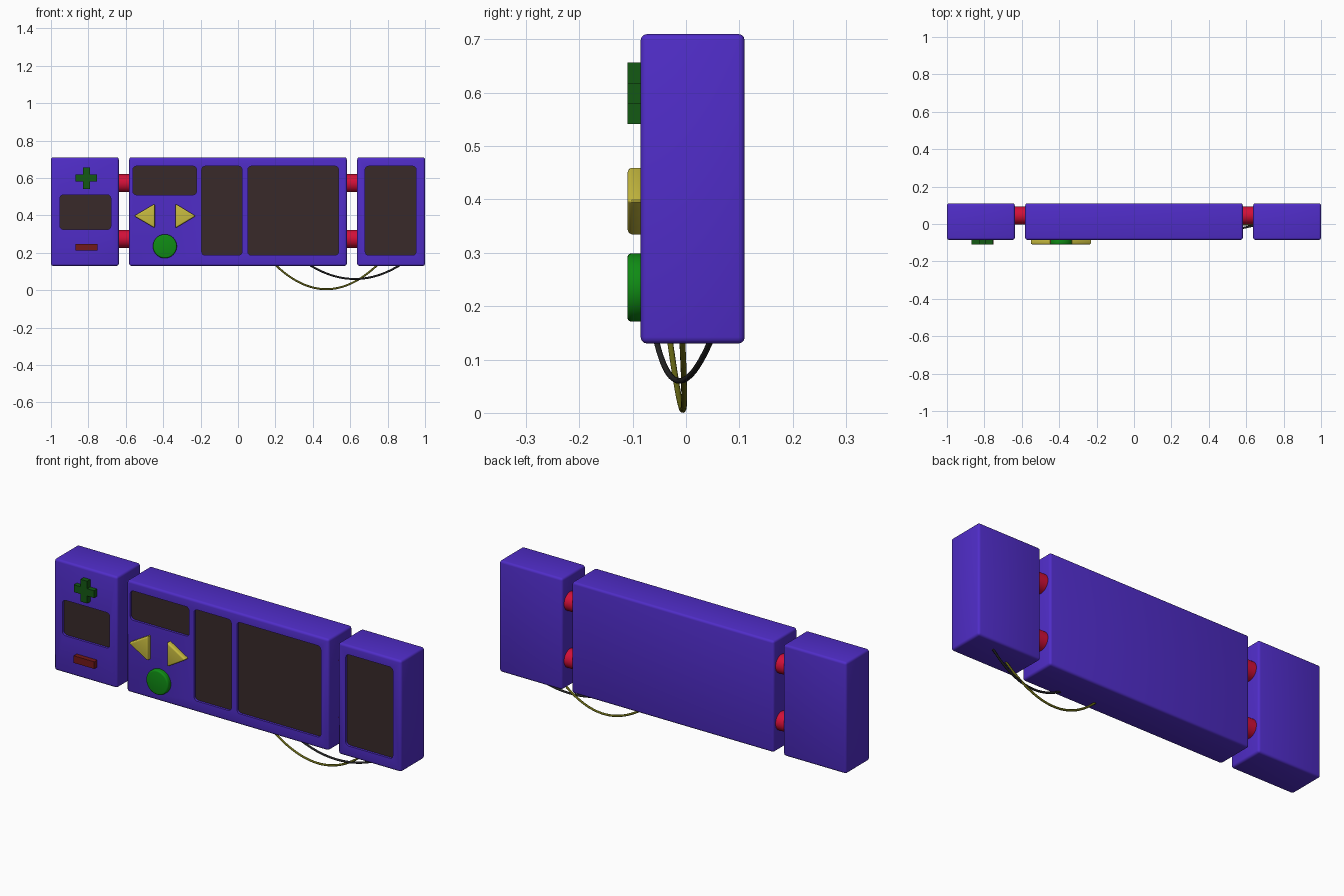
import bpy, bmesh, math
from mathutils import Vector

if "Cube" in bpy.data.objects:
    bpy.data.objects.remove(bpy.data.objects["Cube"])

def mat(name, rgb):
    m = bpy.data.materials.new(name)
    m.diffuse_color = (*rgb, 1)
    m.use_nodes = True
    m.node_tree.nodes["Principled BSDF"].inputs["Base Color"].default_value = m.diffuse_color
    return m

PURPLE = mat("purple_shell", (0.08, 0.026, 0.58))
DARK = mat("dark_panel", (0.04, 0.023, 0.023))
DGREEN = mat("dark_green", (0.007, 0.1, 0.007))
GREEN = mat("green", (0.005, 0.26, 0.007))
RED = mat("dark_red", (0.17, 0.01, 0.01))
ROD = mat("rod_red", (0.65, 0.005, 0.04))
YELLOW = mat("yellow", (0.58, 0.5, 0.05))
OLIVE = mat("olive", (0.13, 0.13, 0.007))
BLACK = mat("black", (0.017, 0.017, 0.017))

FRONT, BACK = -0.085, 0.11
DEPTH = 0.015

def activate(o):
    bpy.ops.object.select_all(action='DESELECT')
    o.select_set(True)
    bpy.context.view_layer.objects.active = o

def prism(name, pts, y0, y1, material, bevel=0, segments=3):
    """Extrude an x-z outline from y0 to y1."""
    bm = bmesh.new()
    f = bm.faces.new([bm.verts.new((x, y0, z)) for x, z in pts])
    r = bmesh.ops.extrude_face_region(bm, geom=[f])
    bmesh.ops.translate(bm, vec=(0, y1 - y0, 0),
                        verts=[v for v in r['geom'] if isinstance(v, bmesh.types.BMVert)])
    bmesh.ops.recalc_face_normals(bm, faces=bm.faces)
    me = bpy.data.meshes.new(name)
    bm.to_mesh(me)
    bm.free()
    o = bpy.data.objects.new(name, me)
    bpy.context.collection.objects.link(o)
    me.materials.append(material)
    activate(o)
    if bevel:
        b = o.modifiers.new("bevel", 'BEVEL')
        b.width, b.segments, b.limit_method = bevel, segments, 'ANGLE'
        bpy.ops.object.modifier_apply(modifier="bevel")
    return o

def rect(x0, x1, z0, z1, r=0):
    """Rectangle outline, optionally with rounded corners."""
    if not r:
        return [(x0, z0), (x1, z0), (x1, z1), (x0, z1)]
    corners = [(x1 - r, z1 - r), (x0 + r, z1 - r), (x0 + r, z0 + r), (x1 - r, z0 + r)]
    return [(cx + r * math.cos(a), cz + r * math.sin(a))
            for i, (cx, cz) in enumerate(corners)
            for a in [math.pi / 2 * (i + k / 4) for k in range(5)]]

def housing(name, x0, x1, screens):
    """Bevelled box with recessed dark screens in its front."""
    box = prism(name, rect(x0, x1, 0.13, 0.71), FRONT, BACK, PURPLE, 0.012)
    for i, s in enumerate(screens):
        cutter = prism("screen_cutter", rect(*s, 0.018), FRONT - 0.05, FRONT + DEPTH, PURPLE)
        cutter.hide_render = True
        activate(box)
        b = box.modifiers.new("recess", 'BOOLEAN')
        b.operation, b.solver, b.object = 'DIFFERENCE', 'EXACT', cutter
        bpy.ops.object.modifier_apply(modifier="recess")
        bpy.data.objects.remove(cutter)
        prism(f"{name}_screen_{i + 1}", rect(*s, 0.018),
              FRONT + DEPTH - 0.003, FRONT + DEPTH + 0.002, DARK)
    activate(box)
    bpy.ops.object.shade_smooth_by_angle(angle=math.radians(35))

# Three housings
housing("left_housing", -1, -0.637, [(-0.952, -0.68, 0.325, 0.51)])
housing("centre_housing", -0.582, 0.582, [(-0.562, -0.222, 0.51, 0.663),
                                         (-0.194, 0.021, 0.187, 0.663),
                                         (0.053, 0.537, 0.187, 0.663)])
housing("right_housing", 0.637, 1, [(0.68, 0.952, 0.187, 0.663)])

# Connecting rods
for side, sx in (("left", -1), ("right", 1)):
    for level, z in (("upper", 0.572), ("lower", 0.275)):
        bpy.ops.mesh.primitive_cylinder_add(vertices=32, radius=0.048, depth=0.075,
                                            location=(sx * 0.6095, 0.046, z),
                                            rotation=(0, math.pi / 2, 0))
        rod = bpy.context.object
        rod.name = f"{side}_{level}_rod"
        rod.data.materials.append(ROD)
        bpy.ops.object.shade_smooth_by_angle(angle=math.radians(35))

# Plus and minus keys
a, w, cx, cz = 0.058, 0.019, -0.811, 0.599
plus = [(w, a), (-w, a), (-w, w), (-a, w), (-a, -w), (-w, -w),
        (-w, -a), (w, -a), (w, -w), (a, -w), (a, w), (w, w)]
prism("plus_key", [(cx + x, cz + z) for x, z in plus], -0.11, FRONT + 0.01, DGREEN)
prism("minus_key", rect(-0.87, -0.752, 0.211, 0.248), -0.11, FRONT + 0.01, RED)

# Arrow keys
for name, base, tip in (("left_arrow_key", -0.445, -0.556), ("right_arrow_key", -0.334, -0.226)):
    prism(name, [(base, 0.332), (tip, 0.397), (base, 0.462)], -0.11, FRONT + 0.01, YELLOW, 0.008)
    bpy.ops.object.shade_smooth_by_angle(angle=math.radians(35))

# Round button
disc = [(-0.391 + 0.064 * math.cos(t), 0.235 + 0.064 * math.sin(t))
        for t in [math.tau * i / 40 for i in range(40)]]
prism("round_button", disc, -0.11, FRONT + 0.01, GREEN, 0.008)
bpy.ops.object.shade_smooth_by_angle(angle=math.radians(35))

# Hanging wires, each a parabola through start, lowest point and end
def wire(name, p0, p1, p2, radius, material):
    p0, p1, p2 = Vector(p0), Vector(p1), Vector(p2)
    cu = bpy.data.curves.new(name, 'CURVE')
    cu.dimensions, cu.bevel_depth, cu.bevel_resolution = '3D', radius, 3
    n = 32
    sp = cu.splines.new('POLY')
    sp.points.add(n)
    for i in range(n + 1):
        t = i / n
        p = p0 * (2 * (t - 0.5) * (t - 1)) + p1 * (4 * t * (1 - t)) + p2 * (2 * t * (t - 0.5))
        sp.points[i].co = (*p, 1)
    sp.use_smooth = True
    cu.materials.append(material)
    bpy.context.collection.objects.link(bpy.data.objects.new(name, cu))

wire("olive_wire", (0.2, -0.03, 0.135), (0.472, -0.006, 0.0055), (0.745, -0.007, 0.135), 0.0055, OLIVE)
wire("black_wire", (0.38, -0.056, 0.137), (0.625, -0.012, 0.06), (0.87, 0.047, 0.137), 0.0055, BLACK)
